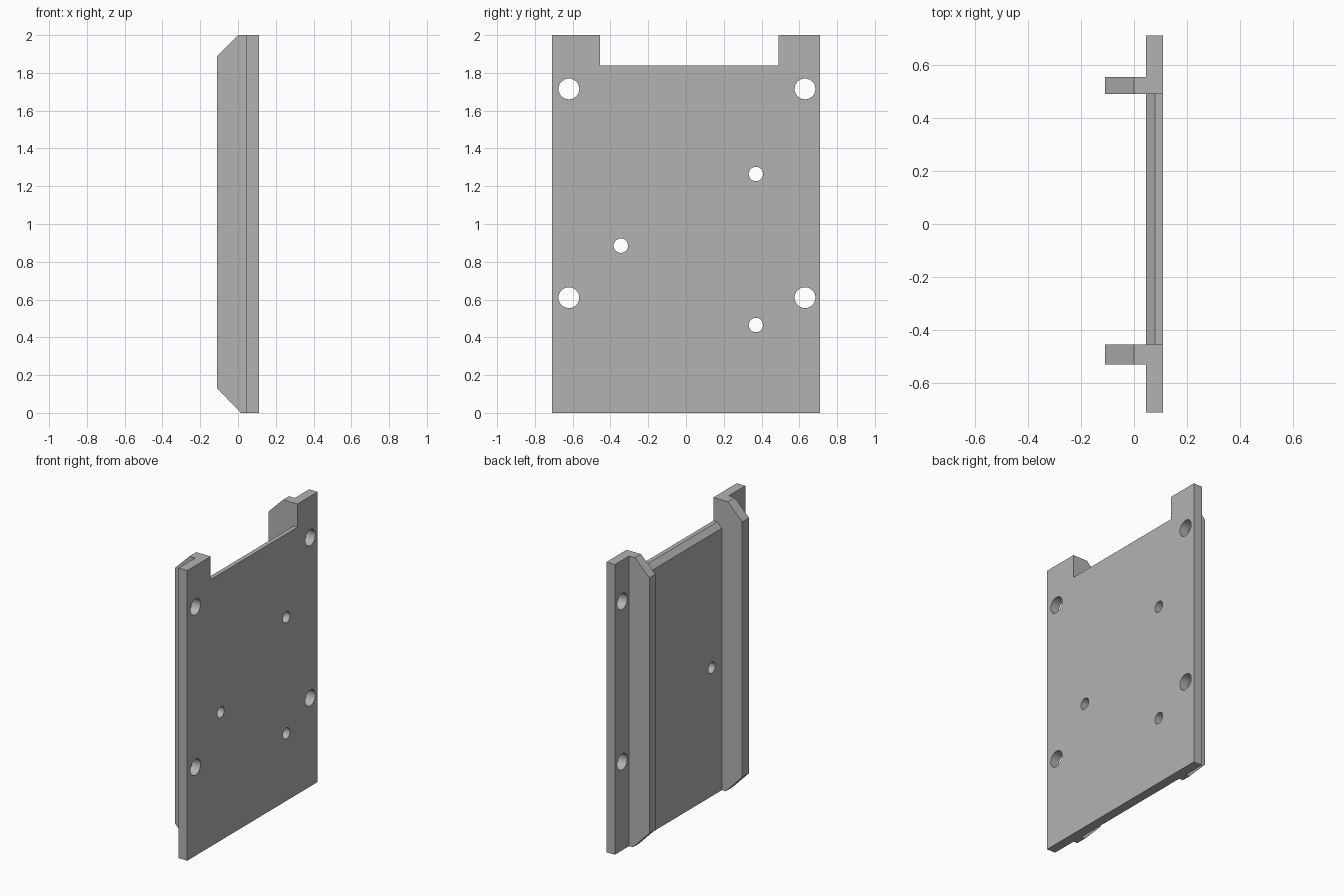
import bpy, bmesh, math

if "Cube" in bpy.data.objects:
    bpy.data.objects.remove(bpy.data.objects["Cube"], do_unlink=True)

grey = bpy.data.materials.new("plain_grey")
grey.use_nodes = True
grey.diffuse_color = (0.45, 0.45, 0.45, 1)
grey.node_tree.nodes["Principled BSDF"].inputs["Base Color"].default_value = grey.diffuse_color

BACK, FACE, RIB = 0.045, 0.11, -0.11      # x of plate back, plate face, rib edge
HALF, TOP, NOTCH = 0.71, 2.0, 1.84


def slab(name, profile, y0, y1):
    """Extrude an (x, z) profile along y."""
    bm = bmesh.new()
    base = bm.faces.new([bm.verts.new((x, y0, z)) for x, z in profile])
    ext = bmesh.ops.extrude_face_region(bm, geom=[base])["geom"]
    moved = [v for v in ext if isinstance(v, bmesh.types.BMVert)]
    bmesh.ops.translate(bm, verts=moved, vec=(0, y1 - y0, 0))
    bmesh.ops.recalc_face_normals(bm, faces=bm.faces)
    mesh = bpy.data.meshes.new(name)
    bm.to_mesh(mesh)
    bm.free()
    mesh.materials.append(grey)
    obj = bpy.data.objects.new(name, mesh)
    bpy.context.collection.objects.link(obj)
    return obj


def combine(target, other, operation):
    mod = target.modifiers.new(operation.lower(), "BOOLEAN")
    mod.operation, mod.solver, mod.object = operation, "EXACT", other
    bpy.context.view_layer.objects.active = target
    bpy.ops.object.modifier_apply(modifier=mod.name)
    bpy.data.objects.remove(other, do_unlink=True)


# Centre panel with a chamfered upper back edge
centre = [(BACK, 0), (FACE, 0), (FACE, NOTCH), (0.08, NOTCH), (BACK, NOTCH - 0.035)]
plate = slab("mounting_plate", centre, -0.5, 0.52)

# Full-height side strips and the ribs with clipped corners behind them
strip = [(BACK, 0), (FACE, 0), (FACE, TOP), (BACK, TOP)]
rib = [(0.015, 0), (0.08, 0), (0.08, TOP), (0, TOP), (RIB, 1.89), (RIB, 0.13)]
for side, outer, inner, rib_outer in (("right", -HALF, -0.455, -0.53),
                                      ("left", HALF, 0.49, 0.555)):
    combine(plate, slab(side + "_strip", strip, outer, inner), "UNION")
    combine(plate, slab(side + "_rib", rib, rib_outer, inner), "UNION")

# Four large mounting holes and three small ones
holes = [(y, z, 0.055) for y in (-0.62, 0.63) for z in (0.61, 1.715)]
holes += [(0.37, 1.265, 0.038), (-0.345, 0.885, 0.038), (0.37, 0.465, 0.038)]
for y, z, radius in holes:
    bpy.ops.mesh.primitive_cylinder_add(vertices=40, radius=radius, depth=0.3,
                                        location=(FACE, y, z),
                                        rotation=(0, math.pi / 2, 0))
    drill = bpy.context.object
    drill.data.materials.append(grey)
    combine(plate, drill, "DIFFERENCE")

# Smooth hole walls, sharp edges elsewhere
bpy.ops.object.select_all(action="DESELECT")
plate.select_set(True)
bpy.context.view_layer.objects.active = plate
bpy.ops.object.shade_smooth_by_angle(angle=math.radians(30))
